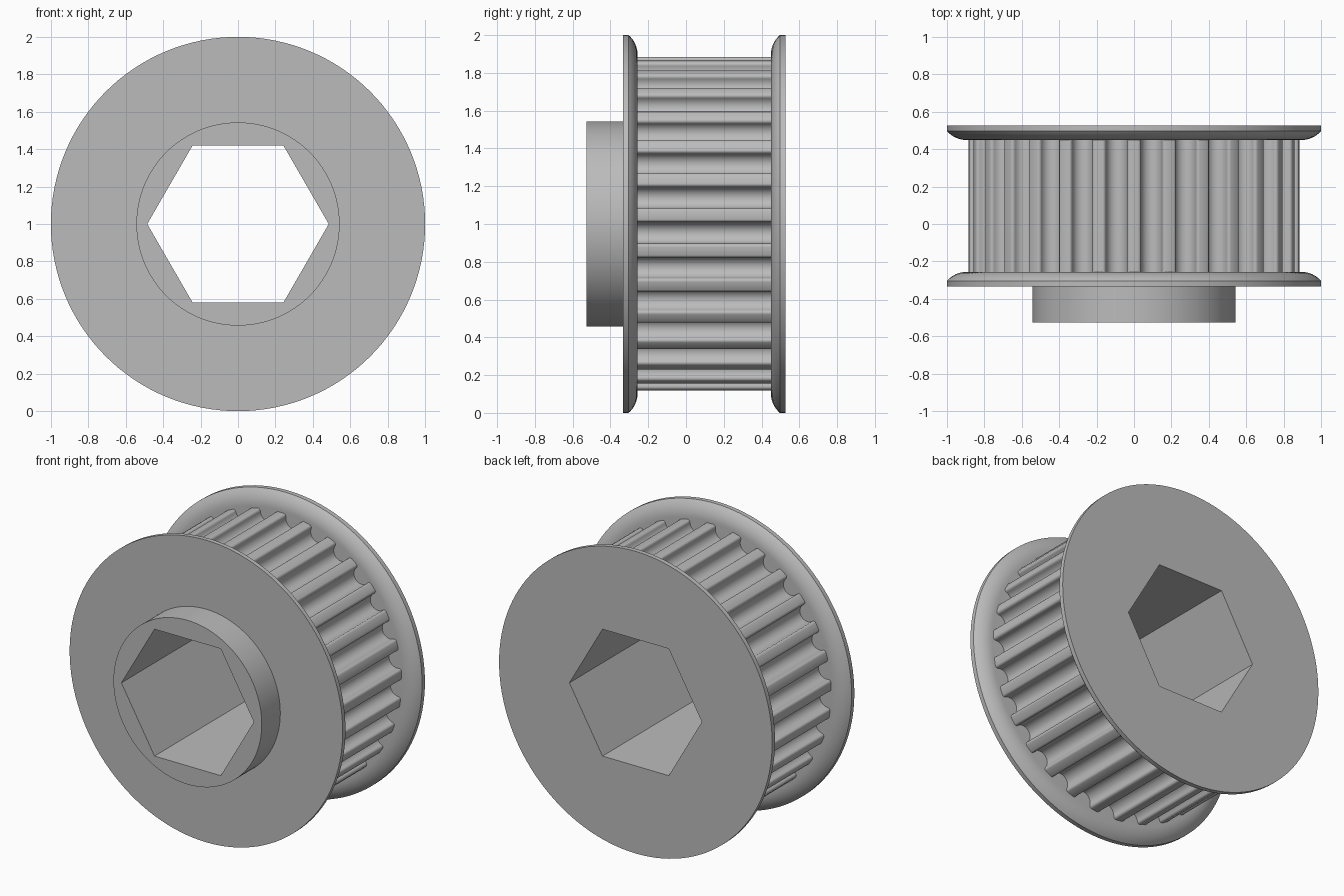
import bpy, bmesh
from math import sin, cos, pi, radians, asin
from mathutils import Vector

cube = bpy.data.objects.get("Cube")
if cube:
    bpy.data.objects.remove(cube)

grey = bpy.data.materials.new("plain grey")
grey.use_nodes = True
grey.diffuse_color = (0.5, 0.5, 0.5, 1)
grey.node_tree.nodes["Principled BSDF"].inputs["Base Color"].default_value = (0.5, 0.5, 0.5, 1)

TEETH = 29
BORE = 0.485       # corner radius of the hexagonal bore
TIP = 0.882        # radius of the tooth lands


def circle(radius, count=128):
    return [(radius * cos(2 * pi * i / count), radius * sin(2 * pi * i / count))
            for i in range(count)]


def groove_section():
    """Round-bottomed belt groove as (sideways, radial) points, right to left."""
    half, fillet, sink = 0.057, 0.0165, 0.022
    right = []
    for i in range(5):                       # rounded lip
        a = i * pi / 8
        right.append((half + fillet - fillet * sin(a), TIP - fillet + fillet * cos(a)))
    for i in range(9):                       # quarter of the round bottom
        a = i * pi / 16
        right.append((half * cos(a), TIP - sink - half * sin(a)))
    return right + [(-u, r) for u, r in reversed(right[:-1])]


def toothed_outline():
    points = []
    for k in range(TEETH):
        a = pi / 2 + (k + 0.5) * 2 * pi / TEETH
        points += [(r * cos(a) + u * sin(a), r * sin(a) - u * cos(a))
                   for u, r in groove_section()]
    return points


def bored_part(name, sections):
    """Skin outlines placed along y, and pierce them with the hexagonal bore."""
    bm = bmesh.new()

    def ring(outline, y):
        return [bm.verts.new(Vector((x, y, z + 1))) for x, z in outline]

    def skin(a, b):
        n = len(a)
        for i in range(n):
            j = (i + 1) % n
            bm.faces.new((a[i], a[j], b[j], b[i]))

    outer = [ring(outline, y) for outline, y in sections]
    bore = [ring(circle(BORE, 6), sections[i][1]) for i in (0, -1)]
    for a, b in zip(outer, outer[1:]):
        skin(a, b)
    skin(*bore)
    # Flat end faces between the outline and the bore
    for rim, hole in ((outer[0], bore[0]), (outer[-1], bore[1])):
        edges = [bm.edges.get((loop[i - 1], loop[i]))
                 for loop in (rim, hole) for i in range(len(loop))]
        bmesh.ops.triangle_fill(bm, edges=edges, use_beauty=True)
    bmesh.ops.recalc_face_normals(bm, faces=bm.faces)

    mesh = bpy.data.meshes.new(name)
    bm.to_mesh(mesh)
    bm.free()
    mesh.materials.append(grey)
    obj = bpy.data.objects.new(name, mesh)
    bpy.context.collection.objects.link(obj)
    bpy.ops.object.select_all(action="DESELECT")
    obj.select_set(True)
    bpy.context.view_layer.objects.active = obj
    bpy.ops.object.shade_smooth_by_angle(angle=radians(30))


def flange(name, back, face):
    """Disc with a thin rim, rounded off towards the belt side."""
    side = 1 if face > back else -1
    width, drop = 0.105, 0.048
    bend = (width ** 2 + drop ** 2) / (2 * drop)
    sections = [(circle(1), back)]
    for i in range(9):
        a = asin(width / bend) * (1 - i / 8)
        sections.append((circle(1 - width + bend * sin(a)),
                         face - side * bend * (1 - cos(a))))
    bored_part(name, sections)


# Hub, flanges and toothed drum along the axle
bored_part("hub", [(circle(0.543), -0.527), (circle(0.543), -0.333)])
flange("front_flange", -0.333, -0.256)
bored_part("toothed_drum", [(toothed_outline(), -0.256), (toothed_outline(), 0.449)])
flange("back_flange", 0.527, 0.449)
